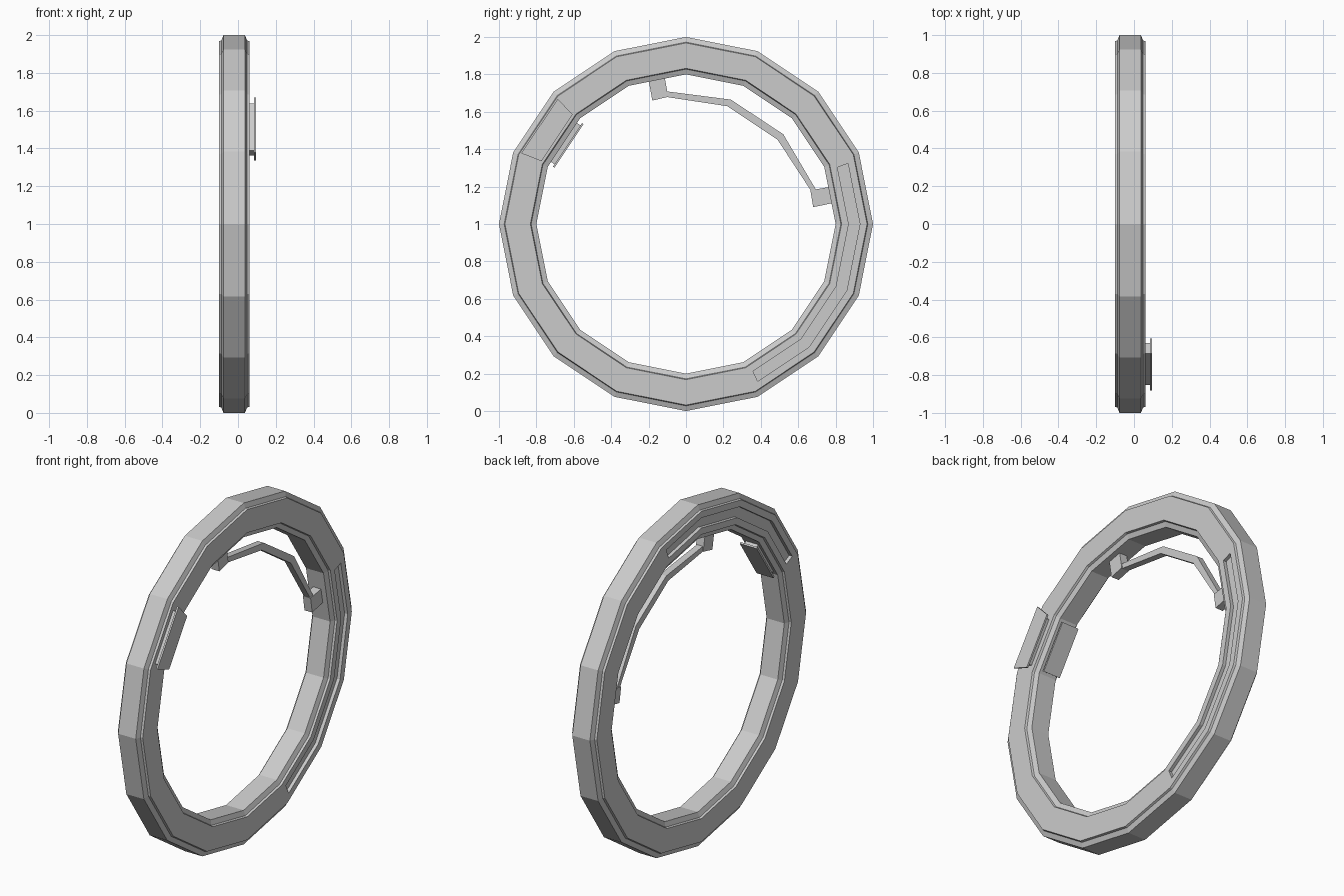
import bpy, bmesh, math
from mathutils import Vector, Matrix

if "Cube" in bpy.data.objects:
    bpy.data.objects.remove(bpy.data.objects["Cube"])

SIDES = 16
MID_X = -0.02          # middle of the ring's thickness
CENTRE = Vector((0, 0, 1))


def to_object(name, bm):
    bmesh.ops.recalc_face_normals(bm, faces=bm.faces)
    mesh = bpy.data.meshes.new(name)
    bm.to_mesh(mesh)
    bm.free()
    obj = bpy.data.objects.new(name, mesh)
    bpy.context.collection.objects.link(obj)
    return obj


def ring_point(radius, deg):
    """(y, z) on a 16-sided polygon of the given corner radius."""
    step = 360 / SIDES
    off = math.radians(deg % step - step / 2)
    r = radius * math.cos(math.radians(step / 2)) / math.cos(off)
    a = math.radians(deg)
    return r * math.cos(a), 1 + r * math.sin(a)


def prism(name, outline, x0, x1, matrix=None):
    """Extrude a (y, z) outline from x0 to x1."""
    bm = bmesh.new()
    low = [bm.verts.new((x0, y, z)) for y, z in outline]
    high = [bm.verts.new((x1, y, z)) for y, z in outline]
    bm.faces.new(low)
    bm.faces.new(high)
    for i in range(len(low)):
        j = (i + 1) % len(low)
        bm.faces.new((low[i], low[j], high[j], high[i]))
    if matrix:
        bm.transform(matrix)
    return to_object(name, bm)


# Ring: half profile (radius, offset from mid), mirrored and spun in 16 steps
half = [(1.0, 0.057), (0.972, 0.068), (0.968, 0.08),
        (0.832, 0.08), (0.828, 0.068), (0.80, 0.057)]
profile = half + [(r, -x) for r, x in reversed(half)]
bm = bmesh.new()
loops = []
for i in range(SIDES):
    deg = 360 * i / SIDES
    loops.append([bm.verts.new((MID_X + x, *ring_point(r, deg))) for r, x in profile])
for i in range(SIDES):
    a, b = loops[i], loops[(i + 1) % SIDES]
    for k in range(len(profile)):
        m = (k + 1) % len(profile)
        bm.faces.new((a[k], a[m], b[m], b[k]))
ring = to_object("ring", bm)

# Grooves cut in both faces
for name, middle, x0, x1 in (("right_groove_cutter", -22.5, 0.04, 0.1),
                             ("left_groove_cutter", 112.5, -0.14, -0.08)):
    angles = [middle + d for d in (-43, -22.5, 0, 22.5, 43)]
    outline = [ring_point(0.93, a) for a in angles]
    outline += [ring_point(0.87, a) for a in reversed(angles)]
    cutter = prism(name, outline, x0, x1)
    cutter.hide_render = True
    cutter.hide_set(True)
    mod = ring.modifiers.new(name, 'BOOLEAN')
    mod.operation = 'DIFFERENCE'
    mod.solver = 'EXACT'
    mod.object = cutter

# Handle: bent bar and its two end blocks
prism("handle_bar", [(-0.11, 1.71), (0.24, 1.665), (0.52, 1.48), (0.70, 1.175),
                     (0.67, 1.175), (0.49, 1.45), (0.22, 1.63), (-0.11, 1.68)],
      MID_X - 0.02, MID_X + 0.02)
prism("handle_top_block", [(-0.20, 1.77), (-0.18, 1.66), (-0.095, 1.68), (-0.115, 1.79)],
      MID_X - 0.025, MID_X + 0.025)
prism("handle_side_block", [(0.665, 1.18), (0.68, 1.09), (0.80, 1.115), (0.78, 1.20)],
      MID_X - 0.025, MID_X + 0.025)

# Clip plates on one ring segment: local y is outward, local z along the segment
segment = Matrix.Translation(CENTRE) @ Matrix.Rotation(math.radians(146.25), 4, 'X')


def plate(r0, r1, l0, l1):
    return [(r0, -l0), (r1, -l1), (r1, l1), (r0, l0)]


prism("face_plate", plate(0.829, 0.942, 0.15, 0.175), 0.085, 0.095, segment)
prism("face_plate_base", plate(0.845, 0.926, 0.13, 0.15), 0.055, 0.086, segment)
prism("inner_plate", plate(0.752, 0.762, 0.14, 0.14), MID_X - 0.055, MID_X + 0.055, segment)
prism("inner_plate_base", plate(0.761, 0.79, 0.125, 0.125), MID_X - 0.04, MID_X + 0.04, segment)
